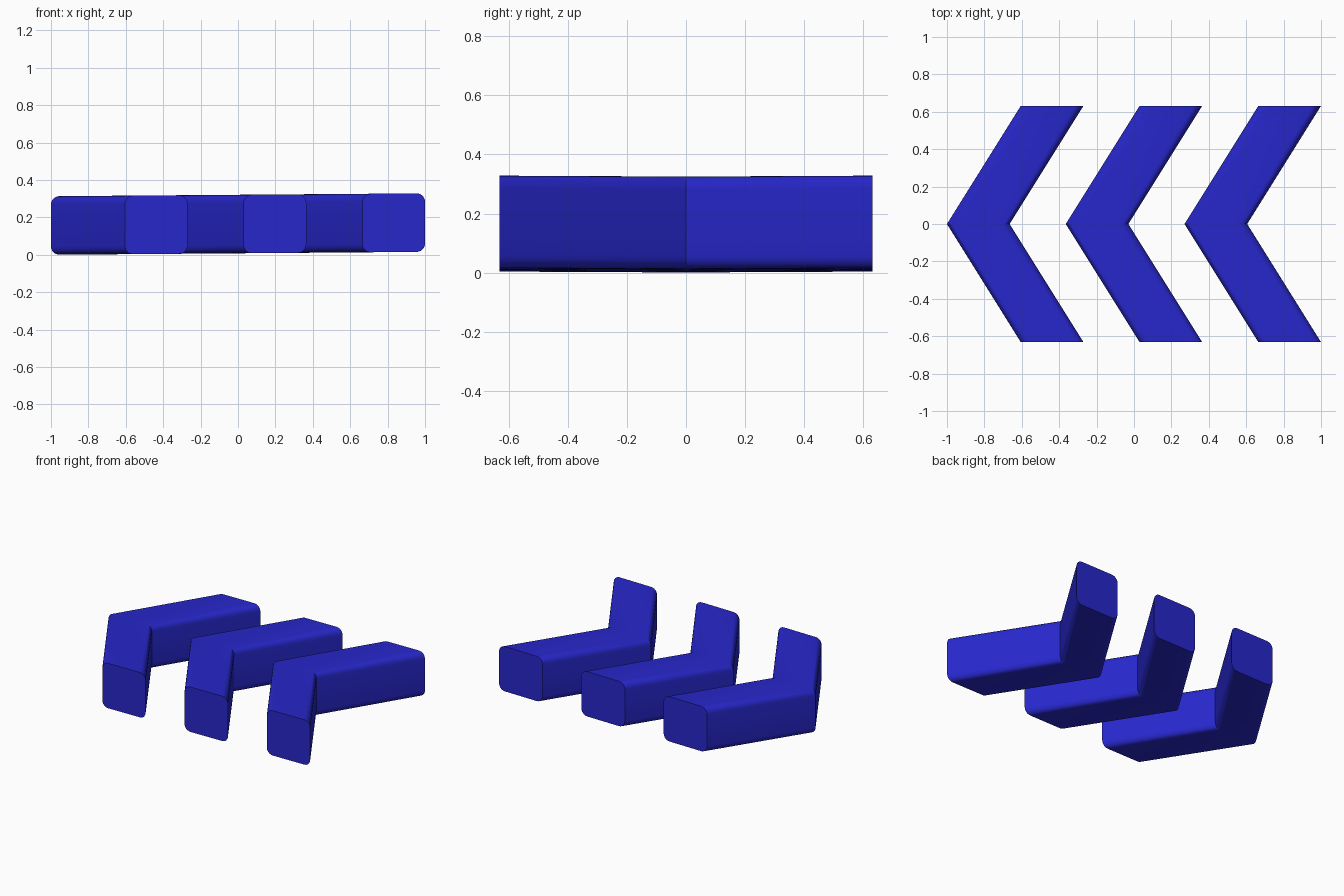
import bpy, bmesh, math

if "Cube" in bpy.data.objects:
    bpy.data.objects.remove(bpy.data.objects["Cube"])

W, H, R = 0.335, 0.313, 0.045      # section width, height, corner radius
SWEEP, HALF = 0.395, 0.632         # how far the arms sweep back, half length
PITCH, TILT = 0.635, 0.0078        # chevron spacing, slight rise along x
SEG = 6

blue = bpy.data.materials.new("blue")
blue.diffuse_color = (0.02, 0.02, 0.6, 1)
blue.use_nodes = True
blue.node_tree.nodes["Principled BSDF"].inputs["Base Color"].default_value = blue.diffuse_color


def rounded_section():
    pts = []
    corners = [(W - R, H - R), (R, H - R), (R, R), (W - R, R)]
    for i, (cx, cz) in enumerate(corners):
        for k in range(SEG + 1):
            a = math.pi / 2 * (i + k / SEG)
            pts.append((cx + R * math.cos(a), cz + R * math.sin(a)))
    return pts


def chevron(name, x0):
    # rounded section carried from one arm tip through the point to the other
    bm = bmesh.new()
    rings = []
    for y, sweep in ((-HALF, SWEEP), (0, 0), (HALF, SWEEP)):
        ring = []
        for px, pz in rounded_section():
            x = x0 + sweep + px
            ring.append(bm.verts.new((x, y, pz + TILT * (x + 1))))
        rings.append(ring)
    n = len(rings[0])
    for a, b in zip(rings, rings[1:]):
        for i in range(n):
            j = (i + 1) % n
            bm.faces.new((a[i], a[j], b[j], b[i]))
    bm.faces.new(rings[0])
    bm.faces.new(rings[-1])
    bmesh.ops.recalc_face_normals(bm, faces=bm.faces)
    mesh = bpy.data.meshes.new(name)
    bm.to_mesh(mesh)
    bm.free()
    mesh.materials.append(blue)
    obj = bpy.data.objects.new(name, mesh)
    bpy.context.collection.objects.link(obj)
    bpy.ops.object.select_all(action='DESELECT')
    obj.select_set(True)
    bpy.context.view_layer.objects.active = obj
    bpy.ops.object.shade_smooth_by_angle(angle=math.radians(30))


# three chevrons in a row
for i, side in enumerate(("left", "middle", "right")):
    chevron(f"{side}_chevron", -1 + i * PITCH)
